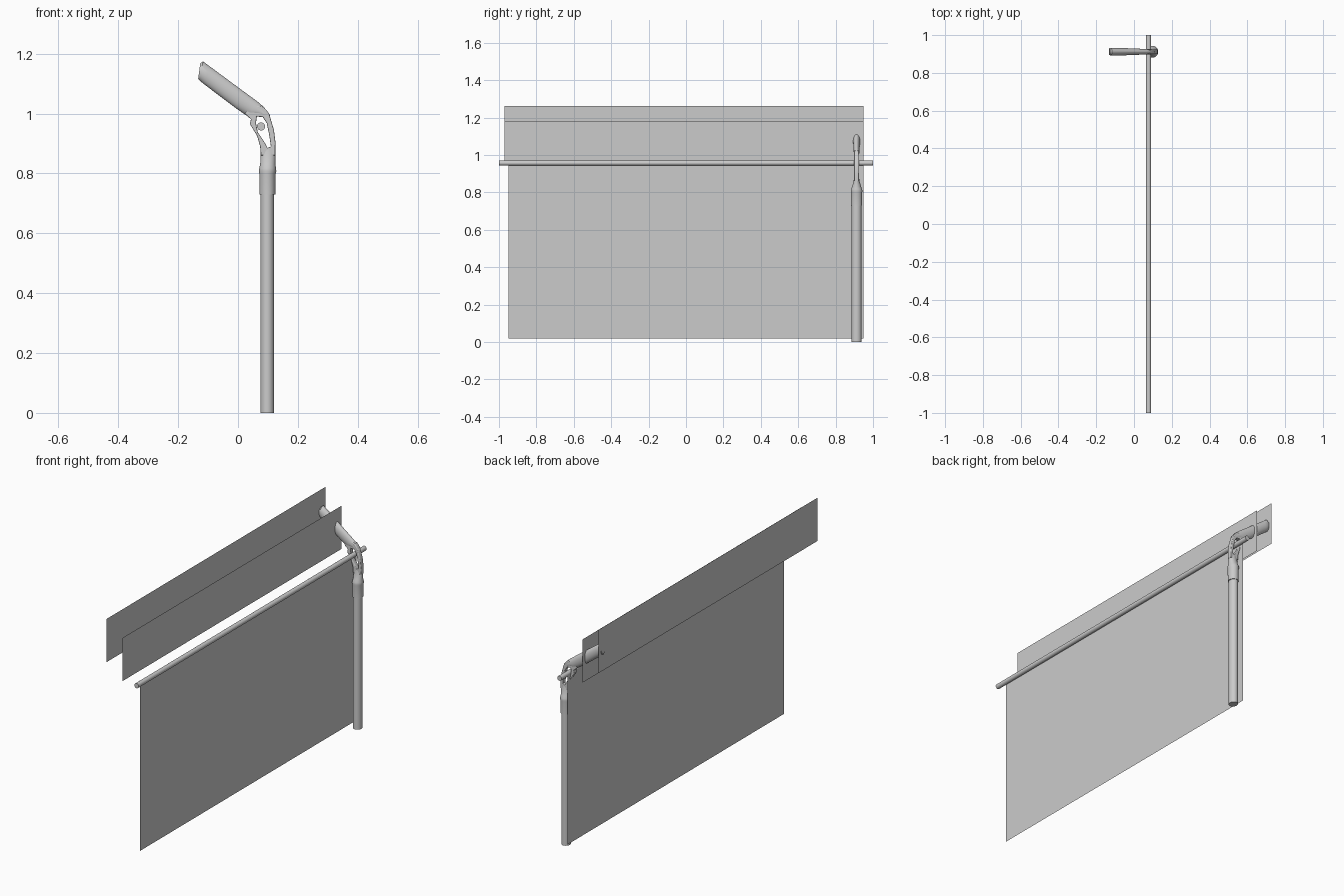
import bpy, bmesh, math

if "Cube" in bpy.data.objects:
    bpy.data.objects.remove(bpy.data.objects["Cube"])

POST_Y = 0.912


def make_object(name, bm, smooth=True):
    bmesh.ops.recalc_face_normals(bm, faces=bm.faces)
    me = bpy.data.meshes.new(name)
    bm.to_mesh(me)
    bm.free()
    ob = bpy.data.objects.new(name, me)
    bpy.context.collection.objects.link(ob)
    if smooth:
        shade(ob)
    return ob


def shade(ob):
    bpy.ops.object.select_all(action='DESELECT')
    bpy.context.view_layer.objects.active = ob
    ob.select_set(True)
    bpy.ops.object.shade_smooth_by_angle(angle=math.radians(35))


def loft(name, sections, sides=32):
    """Oval rings; each section is (x1, z1, x2, z2, half depth in y)."""
    bm = bmesh.new()
    rings = []
    for x1, z1, x2, z2, b in sections:
        ring = []
        for i in range(sides):
            a = 2 * math.pi * i / sides
            t = (1 - math.cos(a)) / 2
            ring.append(bm.verts.new((x1 + (x2 - x1) * t,
                                      POST_Y + b * math.sin(a),
                                      z1 + (z2 - z1) * t)))
        rings.append(ring)
    for r, s in zip(rings, rings[1:]):
        for i in range(sides):
            j = (i + 1) % sides
            bm.faces.new((r[i], r[j], s[j], s[i]))
    bm.faces.new(rings[0])
    bm.faces.new(rings[-1])
    return make_object(name, bm)


def sheet(name, x, y0, y1, z0, z1):
    bm = bmesh.new()
    bm.faces.new([bm.verts.new((x, y, z))
                  for y, z in ((y0, z0), (y1, z0), (y1, z1), (y0, z1))])
    return make_object(name, bm, smooth=False)


# Upright post, collar and the neck that flattens towards the yoke
loft("post", [(0.075, 0, 0.121, 0, 0.026), (0.075, 0.76, 0.121, 0.76, 0.026)])
loft("collar", [(0.072, 0.73, 0.125, 0.73, 0.029),
                (0.071, 0.80, 0.126, 0.80, 0.030),
                (0.070, 0.808, 0.128, 0.808, 0.031),
                (0.071, 0.817, 0.127, 0.817, 0.030),
                (0.074, 0.83, 0.125, 0.83, 0.024),
                (0.076, 0.86, 0.125, 0.86, 0.016),
                (0.077, 0.88, 0.124, 0.88, 0.013)])

# Upper slanted arm
loft("upper_arm", [(0.108, 0.992, 0.085, 0.990, 0.013),
                   (0.086, 1.022, 0.062, 0.992, 0.014),
                   (0.065, 1.040, 0.033, 0.990, 0.015),
                   (0.020, 1.073, -0.010, 1.020, 0.017),
                   (-0.095, 1.158, -0.112, 1.097, 0.021),
                   (-0.117, 1.174, -0.128, 1.110, 0.021),
                   (-0.126, 1.168, -0.133, 1.116, 0.018)])

# Yoke: outline with an opening that the rail runs through
outline = [(0.076, 0.86), (0.125, 0.86), (0.125, 0.905), (0.120, 0.945),
           (0.104, 1.0), (0.086, 1.022), (0.05, 1.03), (0.022, 1.0),
           (0.043, 0.981), (0.040, 0.965), (0.064, 0.925), (0.074, 0.89)]
opening = [(0.063, 0.990), (0.083, 0.988), (0.096, 0.968), (0.104, 0.930),
           (0.110, 0.890), (0.099, 0.885), (0.086, 0.908), (0.066, 0.938),
           (0.060, 0.968)]
cu = bpy.data.curves.new("yoke", 'CURVE')
cu.dimensions = '2D'
cu.fill_mode = 'BOTH'
for pts in (outline, opening):
    sp = cu.splines.new('POLY')
    sp.points.add(len(pts) - 1)
    for p, (x, z) in zip(sp.points, pts):
        p.co = (x, z, 0, 1)
    sp.use_cyclic_u = True
cu.extrude = 0.009
cu.bevel_depth = 0.004
cu.bevel_resolution = 2
cu.offset = -0.004
yoke = bpy.data.objects.new("yoke", cu)
yoke.location.y = POST_Y
yoke.rotation_euler.x = math.pi / 2
bpy.context.collection.objects.link(yoke)
bpy.context.view_layer.objects.active = yoke
yoke.select_set(True)
bpy.ops.object.convert(target='MESH')
shade(bpy.context.object)

# Long horizontal rail
bpy.ops.mesh.primitive_cylinder_add(vertices=24, radius=0.0135, depth=2,
                                    location=(0.077, 0, 0.957),
                                    rotation=(math.pi / 2, 0, 0))
bpy.context.object.name = "rail"
shade(bpy.context.object)

# Flat sheets: main panel under the rail, two narrow strips on the arm
sheet("main_panel", 0.064, -0.95, 0.95, 0.018, 0.957)
sheet("lower_strip", -0.03, -0.97, 0.95, 0.943, 1.183)
sheet("upper_strip", -0.128, -0.97, 0.95, 1.022, 1.262)
